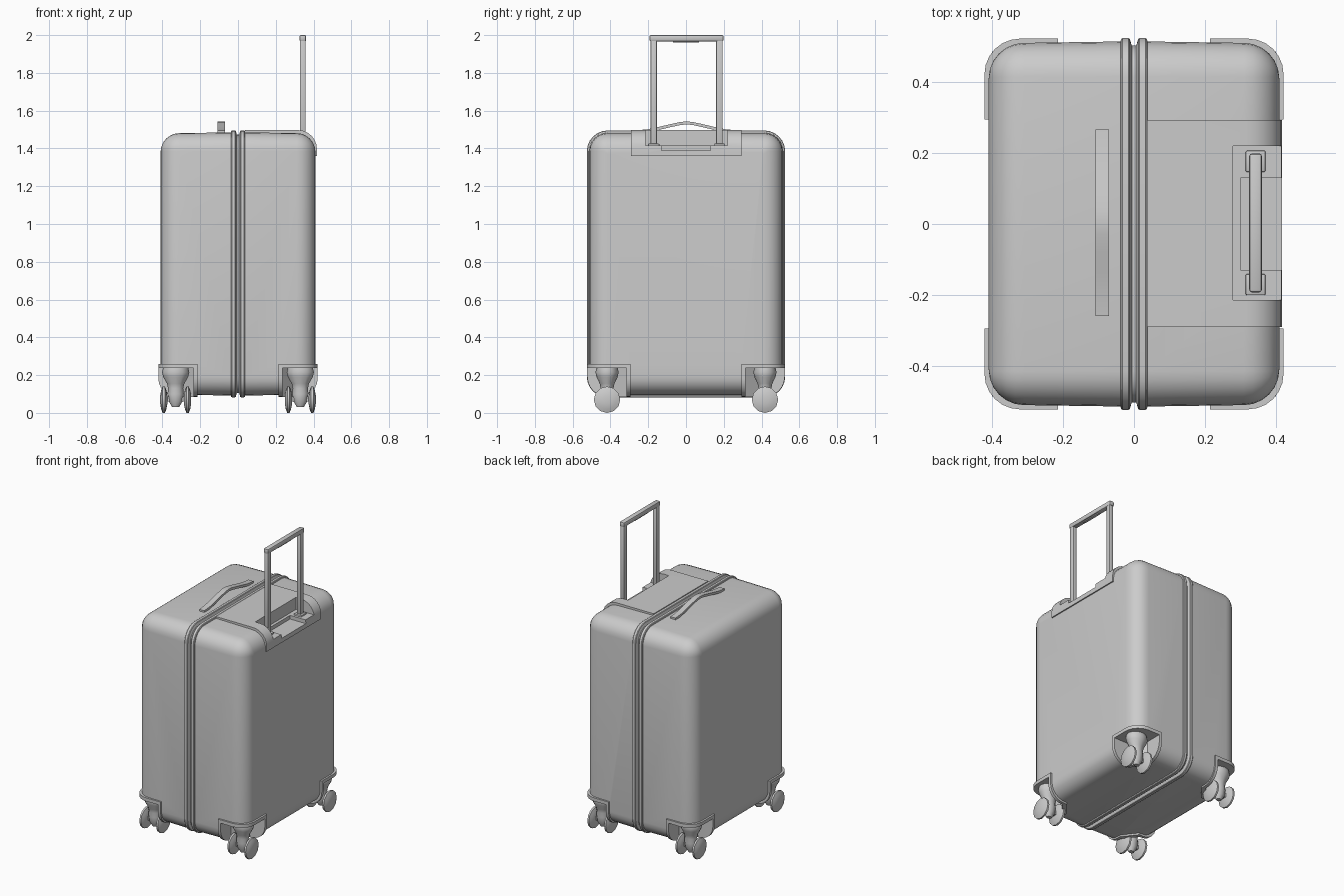
import bpy, bmesh, math
from mathutils import Vector

if "Cube" in bpy.data.objects:
    bpy.data.objects.remove(bpy.data.objects["Cube"])

grey = bpy.data.materials.new("light_grey")
grey.diffuse_color = (0.6, 0.6, 0.6, 1)
grey.use_nodes = True
grey.node_tree.nodes["Principled BSDF"].inputs["Base Color"].default_value = grey.diffuse_color


def finish(name, bm, smooth=True):
    bmesh.ops.recalc_face_normals(bm, faces=bm.faces)
    me = bpy.data.meshes.new(name)
    bm.to_mesh(me)
    bm.free()
    me.materials.append(grey)
    ob = bpy.data.objects.new(name, me)
    bpy.context.collection.objects.link(ob)
    if smooth:
        shade(ob)
    return ob


def shade(ob):
    bpy.ops.object.select_all(action='DESELECT')
    ob.select_set(True)
    bpy.context.view_layer.objects.active = ob
    bpy.ops.object.shade_smooth_by_angle(angle=math.radians(35))


def loft(name, rings, smooth=True):
    """Closed skin through equal-length rings, capped at both ends."""
    bm = bmesh.new()
    vs = [[bm.verts.new(p) for p in r] for r in rings]
    n = len(vs[0])
    for a, b in zip(vs, vs[1:]):
        for i in range(n):
            j = (i + 1) % n
            bm.faces.new((a[i], a[j], b[j], b[i]))
    bm.faces.new(vs[0])
    bm.faces.new(vs[-1])
    return finish(name, bm, smooth)


def box(name, x, y, z, bevel=0.0):
    bm = bmesh.new()
    bmesh.ops.create_cube(bm, size=1)
    for v in bm.verts:
        v.co = Vector([(r[0] + r[1]) / 2 + c * (r[1] - r[0]) for c, r in zip(v.co, (x, y, z))])
    if bevel:
        bmesh.ops.bevel(bm, geom=bm.edges[:], offset=bevel, segments=2, profile=0.5, affect='EDGES')
    return finish(name, bm, bevel > 0)


def boolean(ob, cutter, op='DIFFERENCE'):
    m = ob.modifiers.new("cut", 'BOOLEAN')
    m.object, m.operation, m.solver = cutter, op, 'EXACT'
    dg = bpy.context.evaluated_depsgraph_get()
    me = bpy.data.meshes.new_from_object(ob.evaluated_get(dg))
    ob.modifiers.clear()
    ob.data = me
    me.materials.clear()
    me.materials.append(grey)


def remove(*obs):
    for o in obs:
        bpy.data.objects.remove(o)


def ring(x, inset):
    """Rounded rectangle in the yz plane."""
    hy, z0, z1 = 0.515 - inset, 0.092 + inset, 1.485 - inset
    r = max(0.1 - inset, 0.012)
    pts = []
    for k, (cy, cz) in enumerate(((hy - r, z1 - r), (r - hy, z1 - r), (r - hy, z0 + r), (hy - r, z0 + r))):
        for i in range(7):
            a = math.pi / 2 * (k + i / 6)
            pts.append((x, cy + r * math.cos(a), cz + r * math.sin(a)))
    return pts


def case(name, grow, seam):
    half = []
    for i in range(7):
        a = math.pi / 2 * i / 6
        half.append((0.41 + grow - 0.1 * (1 - math.cos(a)), 0.1 * (1 - math.sin(a)) + 0.004 - grow))
    half.reverse()
    if seam:  # raised zip rims either side of a groove
        half = [(0.006, 0.012), (0.012, -0.007), (0.016, -0.01), (0.032, -0.01),
                (0.036, -0.007), (0.038, 0)] + half
    stations = [(-x, i) for x, i in reversed(half)] + half
    return loft(name, [ring(x, i) for x, i in stations])


# Main case
body = case("suitcase_body", 0.0, True)

# Wrap-over plate around the telescopic handle
arc = [(math.sin(math.pi / 2 * i / 6), math.cos(math.pi / 2 * i / 6)) for i in range(7)]
outer = [(0.037, 1.497)] + [(0.318 + 0.1 * s, 1.397 + 0.1 * c) for s, c in arc] + [(0.418, 1.36)]
inner = [(0.037, 1.474)] + [(0.318 + 0.077 * s, 1.397 + 0.077 * c) for s, c in arc] + [(0.395, 1.36)]
profile = outer + inner[::-1]
plate = loft("handle_plate", [[(x, y, z) for x, z in profile] for y in (-0.29, 0.293)])

# Pocket for the telescopic handle, deeper in the middle
for c in (box("pocket_cutter", (0.28, 0.6), (-0.215, 0.22), (1.415, 1.7)),
          box("deep_cutter", (0.30, 0.6), (-0.13, 0.13), (1.39, 1.6))):
    boolean(body, c)
    boolean(plate, c)
    remove(c)
shade(plate)


def corner_prism(name, sx, sy, d, top):
    pts = [(0.215 + d, 0.7), (0.215 + d, 0.39 + d), (0.29 + d, 0.295 + d), (0.7, 0.295 + d), (0.7, 0.7)]
    return loft(name, [[(sx * x, sy * y, z) for x, y in pts] for z in (-0.2, top)], False)


# Corner guards with open wheel housings, and twin-wheel casters
for sx in (-1, 1):
    for sy in (-1, 1):
        tag = ("left" if sx < 0 else "right") + ("_front" if sy < 0 else "_back")
        big = corner_prism("guard_cutter", sx, sy, 0, 0.26)
        small = corner_prism("housing_cutter", sx, sy, 0.02, 0.237)
        boolean(body, big)
        guard = case("corner_guard_" + tag, 0.012, False)
        boolean(guard, big, 'INTERSECT')
        boolean(guard, small)
        shade(guard)
        remove(big, small)

        cx, cy = sx * 0.33, sy * 0.418
        prof = [(0.066, 0.24), (0.072, 0.215), (0.066, 0.19), (0.046, 0.155), (0.04, 0.13),
                (0.043, 0.10), (0.036, 0.06), (0.018, 0.03)]
        loft("caster_fork_" + tag, [[(cx + r * math.cos(t * math.pi / 6), cy + 0.85 * r * math.sin(t * math.pi / 6), z)
                                     for t in range(12)] for r, z in prof])
        box("caster_axle_" + tag, (cx - 0.065, cx + 0.065), (cy - 0.014, cy + 0.014), (0.06, 0.088))
        for side in (-1, 1):
            wx = cx + side * 0.063
            lens = [(-0.019, 0.022), (-0.014, 0.05), (-0.006, 0.07), (0.006, 0.07), (0.014, 0.05), (0.019, 0.022)]
            loft("wheel_" + tag + ("_a" if side < 0 else "_b"),
                 [[(wx + dx, cy + r * math.cos(t * math.pi / 6), 0.07 + r * math.sin(t * math.pi / 6))
                   for t in range(12)] for dx, r in lens])
shade(body)

# Telescopic handle
for s, nm in ((-1, "front"), (1, "back")):
    y = 0.003 + s * 0.174
    box("handle_pole_" + nm, (0.328, 0.358), (y - 0.017, y + 0.017), (1.38, 1.975), 0.005)
    box("pole_collar_" + nm, (0.315, 0.371), (y - 0.03, y + 0.03), (1.40, 1.425), 0.004)
box("handle_grip", (0.325, 0.361), (-0.193, 0.199), (1.967, 2.0), 0.008)
box("handle_button", (0.333, 0.353), (-0.07, 0.07), (1.961, 1.975), 0.003)

# Arched carry handle on top
path = [(-0.26, 1.488), (-0.2, 1.494), (-0.14, 1.507), (-0.08, 1.521), (-0.03, 1.532), (0.003, 1.535)]
path += [(0.006 - y, z) for y, z in path[-2::-1]]
loft("carry_handle", [[(-0.108, y, z - 0.008), (-0.07, y, z - 0.008), (-0.07, y, z + 0.008),
                       (-0.108, y, z + 0.008)] for y, z in path])
